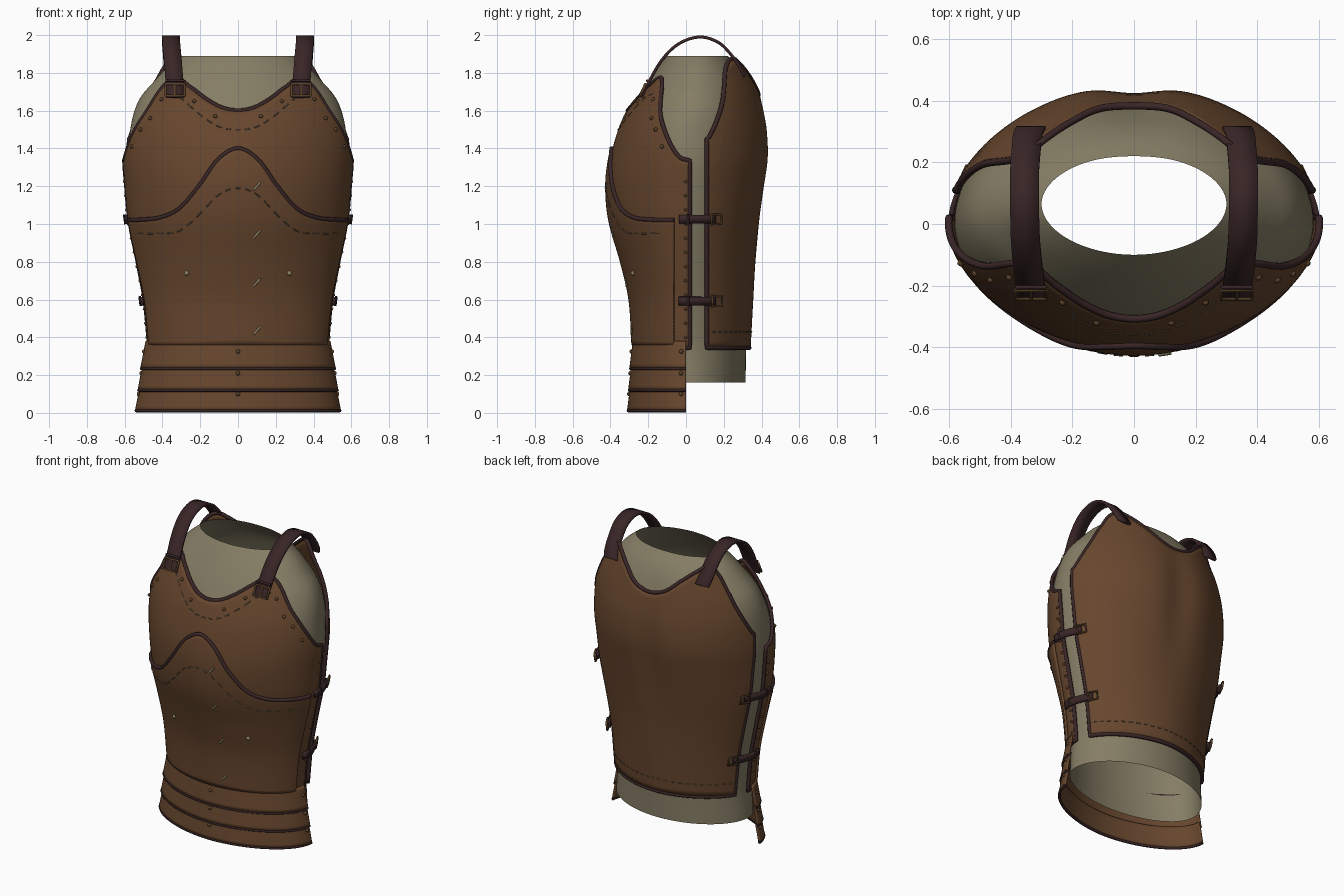
import bpy, bmesh, math
from mathutils import Vector

if "Cube" in bpy.data.objects:
    bpy.data.objects.remove(bpy.data.objects["Cube"])

def material(name, rgb):
    m = bpy.data.materials.new(name)
    m.diffuse_color = (*rgb, 1)
    m.use_nodes = True
    m.node_tree.nodes["Principled BSDF"].inputs["Base Color"].default_value = m.diffuse_color
    return m

LEATHER = material("brown leather", (0.135, 0.062, 0.027))
TRIM = material("dark trim leather", (0.042, 0.019, 0.020))
CLOTH = material("olive cloth", (0.235, 0.205, 0.130))
BRONZE = material("dark bronze", (0.10, 0.052, 0.022))
THREAD = material("thread", (0.125, 0.10, 0.062))
PALE = material("pale metal", (0.27, 0.22, 0.13))

def spline(keys):
    """Smooth function through (t, value) keys."""
    def slope(i):
        a, b = keys[max(i - 1, 0)], keys[min(i + 1, len(keys) - 1)]
        return (b[1] - a[1]) / (b[0] - a[0])
    def f(t):
        t = min(max(t, keys[0][0]), keys[-1][0])
        i = 0
        while i < len(keys) - 2 and t > keys[i + 1][0]:
            i += 1
        (t0, v0), (t1, v1) = keys[i], keys[i + 1]
        h = t1 - t0
        s = (t - t0) / h
        return ((2*s**3 - 3*s*s + 1) * v0 + (s**3 - 2*s*s + s) * h * slope(i)
                + (3*s*s - 2*s**3) * v1 + (s**3 - s*s) * h * slope(i + 1))
    return f

class Form:
    """Torso-like form; rows are z, half width, front y, back y, centre y."""
    def __init__(self, rows, p=1.85):
        self.p = p
        self.f = [spline([(r[0], r[k]) for r in rows]) for k in range(1, 5)]
    def at(self, th, z, off=0):
        a, yf, yb, cy = [f(z) for f in self.f]
        s, c = math.sin(th), math.cos(th)
        d = cy - yf if c > 0 else yb - cy
        e = 2 / self.p
        x = math.copysign(abs(s) ** e, s) * a
        y = -math.copysign(abs(c) ** e, c) * d
        n = Vector((x / a**2, y / d**2, 0)).normalized()
        if c < 0:  # spine hollow
            y -= 0.03 * math.exp(-(x / 0.11)**2 - ((z - 1.35) / 0.4)**2)
        return Vector((x, y + cy, z)) + n * off
    def th_x(self, x, z):
        return math.copysign(math.asin(min(1, abs(x) / self.f[0](z)) ** (self.p / 2)), x)
    def th_y(self, y, z):
        _, yf, yb, cy = [f(z) for f in self.f]
        q = (cy - y) / ((cy - yf) if y < cy else (yb - cy))
        return math.acos(math.copysign(abs(q) ** (self.p / 2), q))

TORSO = Form([(.34, .47, -.268, .335, 0), (.6, .495, -.285, .35, 0), (.8, .532, -.33, .365, 0),
              (1.02, .575, -.392, .395, 0), (1.2, .592, -.408, .425, 0), (1.35, .602, -.392, .447, .005),
              (1.5, .592, -.352, .44, .015), (1.6, .57, -.308, .42, .03), (1.7, .535, -.255, .393, .042),
              (1.78, .49, -.21, .37, .05), (1.88, .45, -.15, .345, .06)])
UNDER = Form([(.16, .465, -.24, .315, 0), (.38, .455, -.252, .32, 0), (.6, .478, -.27, .33, 0),
              (.8, .512, -.312, .345, 0), (1.02, .555, -.372, .375, 0), (1.2, .575, -.388, .40, 0),
              (1.35, .583, -.37, .42, .005), (1.5, .57, -.33, .41, .015), (1.6, .548, -.287, .39, .03),
              (1.68, .51, -.245, .36, .04), (1.76, .44, -.195, .325, .05), (1.83, .375, -.147, .28, .06),
              (1.89, .30, -.10, .225, .065)], 1.95)
SKIRT = Form([(0, .522, -.288, .35, 0), (.4, .472, -.266, .35, 0)])

def finish(name, bm, mat, thick=0):
    bmesh.ops.recalc_face_normals(bm, faces=bm.faces)
    me = bpy.data.meshes.new(name)
    bm.to_mesh(me)
    bm.free()
    me.materials.append(mat)
    ob = bpy.data.objects.new(name, me)
    bpy.context.collection.objects.link(ob)
    bpy.ops.object.select_all(action='DESELECT')
    ob.select_set(True)
    bpy.context.view_layer.objects.active = ob
    bpy.ops.object.shade_smooth_by_angle(angle=math.radians(40))
    if thick:
        mod = ob.modifiers.new("thickness", 'SOLIDIFY')
        mod.thickness, mod.offset = thick, 0
    return ob

def sheet(name, rows, mat, thick=0):
    bm = bmesh.new()
    vs = [[bm.verts.new(p) for p in r] for r in rows]
    for r0, r1 in zip(vs, vs[1:]):
        for i in range(len(r0) - 1):
            bm.faces.new((r0[i], r0[i + 1], r1[i + 1], r1[i]))
    bmesh.ops.remove_doubles(bm, verts=bm.verts, dist=1e-5)
    return finish(name, bm, mat, thick)

def tube(name, lines, r, mat, cyclic=False):
    cu = bpy.data.curves.new(name, 'CURVE')
    cu.dimensions, cu.bevel_depth, cu.bevel_resolution, cu.use_fill_caps = '3D', r, 2, True
    for pts in lines:
        sp = cu.splines.new('POLY')
        sp.points.add(len(pts) - 1)
        for q, p in zip(sp.points, pts):
            q.co = (*p, 1)
        sp.use_cyclic_u = cyclic
    cu.materials.append(mat)
    bpy.context.collection.objects.link(bpy.data.objects.new(name, cu))

def rivets(name, pts, r, mat):
    bm = bmesh.new()
    for p in pts:
        new = bmesh.ops.create_icosphere(bm, subdivisions=2, radius=r)["verts"]
        bmesh.ops.translate(bm, verts=new, vec=p)
    finish(name, bm, mat)

def plate(name, form, back, edge_y, bottom, top, off, trim, flare=0, n=96, m=36):
    """Curved plate; top is a height or a list of (x, z) keys; trim names the bound edges."""
    def width(z):
        t = form.th_y(edge_y, z)
        return math.pi - t if back else t
    def pt(u, z, o=off):
        th = u * width(z)
        return form.at(math.pi - th if back else th, z, o)
    if isinstance(top, list):
        keys = [(form.th_x(x, z) / width(z), z) for x, z in top[:-1]] + [(1, top[-1][1])]
        T = spline([(-u, z) for u, z in reversed(keys[1:])] + keys)
    else:
        T = lambda u: top
    us = [2 * i / n - 1 for i in range(n + 1)]
    rows = [[pt(u, bottom + (T(u) - bottom) * j / m, off + flare * (1 - j / m)) for u in us]
            for j in range(m + 1)]
    sheet(name, rows, LEATHER, 0.014)
    sides = [[r[k] for r in rows] for k in (0, -1)]
    path = {"all": sides[0] + rows[-1][1:-1] + sides[1][::-1] + rows[0][1:-1][::-1],
            "top": rows[-1], "bottom": rows[0]}[trim]
    tube(name + "_trim", [path], 0.012 if trim != "bottom" else 0.009, TRIM, trim == "all")

# Cloth under-tunic
sheet("under_tunic", [[UNDER.at(2 * math.pi * i / 96, .16 + 1.73 * j / 60) for i in range(97)]
                      for j in range(61)], CLOTH)

# Breast, belly and back plates
neck = [(0, 1.6), (.08, 1.613), (.16, 1.655), (.24, 1.715), (.33, 1.775)]
wave = [(0, 1.4), (.1, 1.345), (.2, 1.205), (.3, 1.085), (.4, 1.035), (.5, 1.022), (.56, 1.02)]
plate("breast_plate", TORSO, False, .02, .345,
      neck + [(.39, 1.735), (.48, 1.60), (.57, 1.44), (.597, 1.355), (.6, 1.335)], 0, "all")
plate("belly_plate", TORSO, False, -.06, .36, wave, .013, "top")
plate("back_plate", TORSO, True, .11, .345,
      [(0, 1.68), (.1, 1.705), (.2, 1.785), (.28, 1.85), (.33, 1.875), (.395, 1.82), (.49, 1.65),
       (.57, 1.46), (.59, 1.405), (.6, 1.395)], 0, "all")

# Three overlapping waist lames
for k, (z0, z1) in enumerate([(.235, .38), (.12, .26), (.012, .145)]):
    plate(f"waist_lame_{k + 1}", SKIRT, False, 0, z0, z1, .008, "bottom", .010, m=6)

# Shoulder straps with buckles
path = [(.333, -.235, 1.67), (.335, -.205, 1.735), (.345, -.13, 1.865), (.353, -.04, 1.953), (.355, .07, 1.99),
        (.355, .17, 1.962), (.35, .24, 1.895), (.345, .288, 1.825), (.335, .31, 1.78)]
fx, fy, fz = [spline([(i, p[k]) for i, p in enumerate(path)]) for k in range(3)]
for sx, tag in ((1, "right"), (-1, "left")):
    rows = [[(sx * (fx(t / 6) + d), fy(t / 6), fz(t / 6)) for d in (-.047, .047)] for t in range(49)]
    sheet(f"shoulder_strap_{tag}", rows, TRIM, 0.016)
    c, t = Vector((sx * .334, -.228, 1.71)), Vector((0, .42, .9)) * .034
    w = Vector((.05, 0, 0))
    tube(f"shoulder_buckle_{tag}", [[c - w - t, c + w - t, c + w + t, c - w + t]], .008, BRONZE, True)
    tube(f"buckle_prong_{tag}", [[c - t * 1.1, c + t * 1.1]], .006, BRONZE)
    tube(f"strap_keeper_{tag}", [[c - w + t * 1.6, c + w + t * 1.6]], .007, TRIM)
    # Side straps joining front and back
    for z, level in ((1.025, "upper"), (.592, "lower")):
        def side(y, dz, off):
            p = TORSO.at(TORSO.th_y(y, z + dz), z + dz, off)
            return Vector((sx * p.x, p.y, p.z))
        sheet(f"side_strap_{level}_{tag}", [[side(-.035 + .018 * i, d, .018) for d in (-.022, .022)]
                                           for i in range(11)], TRIM, 0.014)
        tube(f"side_buckle_{level}_{tag}", [[side(.125, -.027, .026), side(.168, -.024, .035),
                                            side(.168, .024, .035), side(.125, .027, .026)]], .007, BRONZE, True)
        tube(f"side_keeper_{level}_{tag}", [[side(.01, -.026, .024), side(.01, .026, .024)]], .007, TRIM)

def front(x, z, off):
    return TORSO.at(TORSO.th_x(x, z), z, off)

# Dashed stitching
def stitches(name, keys, off):
    f = spline([(-x, z) for x, z in reversed(keys[1:])] + keys)
    n = int(keys[-1][0] / .05)
    mids = [.05 * i for i in range(-n, n + 1)]
    tube(name, [[front(x + d, f(x + d), off) for d in (-.014, 0, .014)] for x in mids], .0035, THREAD)

stitches("neck_stitching", [(0, 1.5), (.1, 1.515), (.2, 1.58), (.3, 1.665), (.36, 1.69)], .007)
stitches("belly_stitching", [(0, 1.19), (.1, 1.155), (.2, 1.05), (.3, .965), (.4, .95), (.53, .95)], .02)
tube("back_stitching", [[TORSO.at(math.pi + a + d, .43, .008) for d in (-.025, .025)]
                        for a in [.1 * i for i in range(-12, 13)]], .0035, THREAD)

# Rivets
edge = [(.12, 1.57), (.23, 1.65), (.40, 1.66), (.46, 1.56), (.51, 1.50), (.555, 1.41)]
rivets("neck_rivets", [front(s * x, z, .008) for x, z in edge for s in (-1, 1)], .011, BRONZE)
def mirrored(v, s):
    return (s * v.x, v.y, v.z)
rivets("side_rivets", [mirrored(TORSO.at(TORSO.th_y(-.002, z), z, .008), s)
                       for z in [.4 + .075 * i for i in range(12)] for s in (-1, 1)], .008, BRONZE)
rivets("lame_rivets", [SKIRT.at(s * 1.47, z, .018) for z in (.325, .21, .10) for s in (-1, 1)]
       + [SKIRT.at(0, z, .018) for z in (.325, .21, .10)], .012, BRONZE)
rivets("belly_studs", [front(s * .265, .74, .018) for s in (-1, 1)], .014, PALE)

# Slanted metal pins down the front
tube("front_pins", [[front(.08, z - .02, .022), front(.115, z + .02, .022)] for z in (1.2, .945, .69, .435)],
     .006, PALE)
